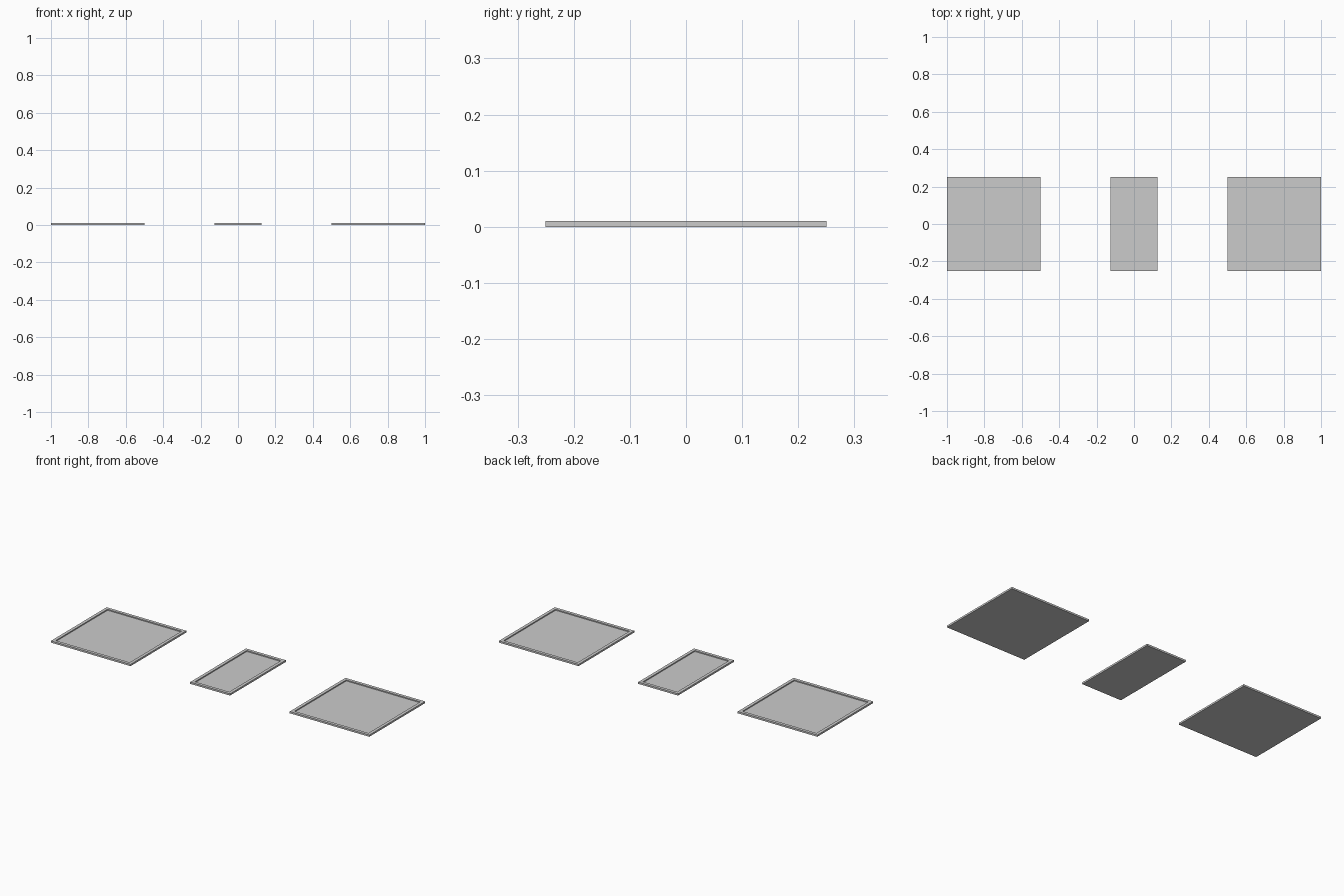
import bpy, bmesh

if "Cube" in bpy.data.objects:
    bpy.data.objects.remove(bpy.data.objects["Cube"])

HEIGHT = 0.01   # overall thickness
RIM = 0.025     # width of raised border
DEPTH = 0.006   # recess depth


def tray(name, x, width, length):
    """Flat slab with a raised rim around a recessed floor."""
    bm = bmesh.new()
    bmesh.ops.create_cube(bm, size=1)
    bmesh.ops.scale(bm, vec=(width, length, HEIGHT), verts=bm.verts)
    bmesh.ops.translate(bm, vec=(0, 0, HEIGHT / 2), verts=bm.verts)
    # rim
    bm.normal_update()
    top = max(bm.faces, key=lambda f: f.calc_center_median().z)
    bmesh.ops.inset_region(bm, faces=[top], thickness=RIM)
    # recessed floor with vertical inner walls
    ext = bmesh.ops.extrude_discrete_faces(bm, faces=[top])
    floor = ext["faces"][0]
    bmesh.ops.translate(bm, vec=(0, 0, -DEPTH), verts=floor.verts)
    bmesh.ops.recalc_face_normals(bm, faces=bm.faces)
    mesh = bpy.data.meshes.new(name)
    bm.to_mesh(mesh)
    bm.free()
    obj = bpy.data.objects.new(name, mesh)
    obj.location.x = x
    bpy.context.collection.objects.link(obj)
    return obj


# two square panels with a narrow one between them
tray("left_square_panel", -0.75, 0.5, 0.5)
tray("narrow_panel", 0, 0.25, 0.5)
tray("right_square_panel", 0.75, 0.5, 0.5)
